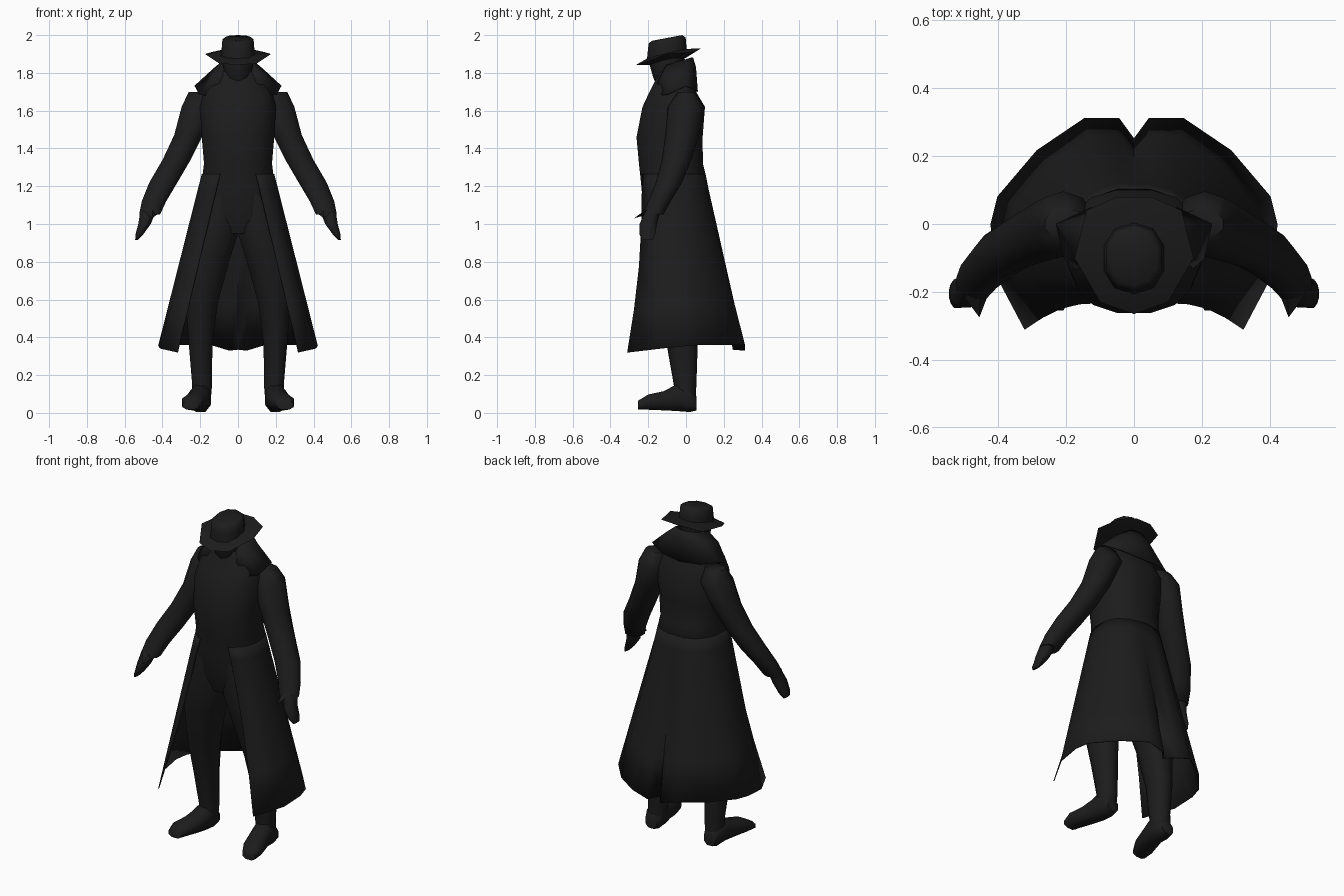
import bpy, math

cloth = bpy.data.materials.new("near_black_cloth")
cloth.diffuse_color = (0.0118, 0.0118, 0.0118, 1)


def finish(name, verts, faces, mirror=False, thick=0, angle=45):
    me = bpy.data.meshes.new(name)
    me.from_pydata(verts, [], faces)
    me.materials.append(cloth)
    ob = bpy.data.objects.new(name, me)
    bpy.context.collection.objects.link(ob)
    bpy.ops.object.select_all(action='DESELECT')
    ob.select_set(True)
    bpy.context.view_layer.objects.active = ob
    # consistent outward normals
    bpy.ops.object.mode_set(mode='EDIT')
    bpy.ops.mesh.select_all(action='SELECT')
    bpy.ops.mesh.normals_make_consistent(inside=False)
    bpy.ops.object.mode_set(mode='OBJECT')
    if thick:
        s = ob.modifiers.new("thickness", 'SOLIDIFY')
        s.thickness, s.offset = thick, 0
    if mirror:
        ob.modifiers.new("mirror", 'MIRROR').use_clip = False
    bpy.ops.object.shade_smooth_by_angle(angle=math.radians(angle))
    return ob


def point(x, y, rx, ry, a, power):
    """Point at angle a on a rounded outline."""
    u, v = (math.copysign(abs(f) ** power, f) for f in (math.cos(a), math.sin(a)))
    return x + rx * u, y + ry * v


def ring(x, y, z, rx, r2, n, axis='z', power=1.0):
    """Rounded cross-section lying flat (axis z) or upright (axis y)."""
    pts = []
    for i in range(n):
        a = 2 * math.pi * (i + 0.5) / n
        if axis == 'z':
            pts.append((*point(x, y, rx, r2, a, power), z))
        else:
            px, pz = point(x, z, rx, r2, a, power)
            pts.append((px, y, pz))
    return pts


def bridge(rows, closed=True):
    n = len(rows[0])
    faces = []
    for r in range(len(rows) - 1):
        for i in range(n if closed else n - 1):
            j = (i + 1) % n
            faces.append((r * n + i, r * n + j, (r + 1) * n + j, (r + 1) * n + i))
    return [p for row in rows for p in row], faces


def loft(name, sections, n=10, axis='z', power=1.0, mirror=False, angle=60):
    rows = [ring(*s, n, axis, power) for s in sections]
    verts, faces = bridge(rows)
    k = len(verts)
    faces += [tuple(range(n)), tuple(range(k - n, k))]
    return finish(name, verts, faces, mirror, angle=angle)


def whole(half):
    """Front-to-back half outline completed on the other side."""
    return half + [(-x, y, z) for x, y, z in reversed(half[:-1])]


# Torso with a small ridge at the waist: (x, y, z, half width, half depth)
loft("torso", [
    (0, -0.09, 0.95, 0.13, 0.10), (0, -0.09, 1.05, 0.20, 0.135),
    (0, -0.085, 1.20, 0.19, 0.154), (0, -0.07, 1.265, 0.19, 0.176),
    (0, -0.08, 1.32, 0.183, 0.172), (0, -0.087, 1.46, 0.195, 0.178),
    (0, -0.065, 1.62, 0.205, 0.168), (0, -0.07, 1.70, 0.185, 0.125),
    (0, -0.06, 1.78, 0.13, 0.095), (0, -0.06, 1.84, 0.07, 0.08)], n=16, power=0.85)

# Head below the hat
loft("head", [
    (0, -0.09, 1.72, 0.05, 0.06), (0, -0.10, 1.78, 0.07, 0.075),
    (0, -0.10, 1.85, 0.085, 0.095), (0, -0.10, 1.92, 0.08, 0.09)], n=10)

# Legs and pelvis halves
loft("leg", [
    (0.198, -0.005, 0.05, 0.055, 0.055), (0.19, -0.005, 0.15, 0.055, 0.06),
    (0.198, -0.02, 0.36, 0.065, 0.082), (0.192, -0.05, 0.58, 0.088, 0.105),
    (0.16, -0.085, 0.80, 0.118, 0.12), (0.12, -0.095, 0.94, 0.122, 0.125),
    (0.10, -0.092, 1.08, 0.115, 0.132), (0.09, -0.09, 1.18, 0.09, 0.13)],
    n=10, power=0.88, mirror=True)

# Shoes, turned slightly outwards
loft("shoe", [
    (0.198, 0.055, 0.05, 0.04, 0.04), (0.198, 0.02, 0.07, 0.056, 0.07),
    (0.20, -0.05, 0.08, 0.06, 0.075), (0.215, -0.12, 0.064, 0.063, 0.054),
    (0.238, -0.20, 0.057, 0.063, 0.043), (0.25, -0.255, 0.04, 0.045, 0.025)],
    n=8, axis='y', power=0.85, mirror=True)

# Sleeves, running into the shoulders
loft("sleeve", [
    (0.20, 0.0, 1.698, 0.065, 0.045), (0.208, 0.0, 1.62, 0.095, 0.096),
    (0.262, -0.02, 1.47, 0.08, 0.09), (0.325, -0.05, 1.34, 0.078, 0.078),
    (0.395, -0.09, 1.22, 0.078, 0.07), (0.445, -0.14, 1.12, 0.068, 0.06),
    (0.468, -0.175, 1.05, 0.058, 0.055)], n=10, mirror=True)

# Hands
loft("hand", [
    (0.475, -0.175, 1.07, 0.045, 0.042), (0.495, -0.20, 1.0, 0.036, 0.05),
    (0.522, -0.205, 0.945, 0.022, 0.045), (0.537, -0.205, 0.915, 0.008, 0.03)],
    n=8, mirror=True)

# Pointed cuff flap on each wrist
finish("cuff_point", [(0.415, -0.17, 1.06), (0.50, -0.215, 1.07), (0.455, -0.275, 1.03),
                      (0.45, -0.18, 1.10)],
       [(0, 2, 1), (0, 3, 2), (3, 1, 2), (0, 1, 3)], mirror=True)

# Coat skirt: hugs the waist, flares to the hem, open in front, pleat notch at the back
waist = []
for deg in (-64, -35, -8, 15, 35, 58, 80, 90):
    waist.append((*point(0, -0.073, 0.191, 0.174, math.radians(deg), 0.85), 1.265))
hem = [(0.32, -0.31, 0.32), (0.41, -0.14, 0.34), (0.42, 0.0, 0.355),
       (0.40, 0.08, 0.36), (0.285, 0.215, 0.36), (0.145, 0.31, 0.36), (0.045, 0.31, 0.33),
       (0, 0.25, 0.335)]
rows = []
for t in (0, 0.08, 0.28, 0.52, 0.76, 1):
    row = [tuple(a + (b - a) * t for a, b in zip(p, q)) for p, q in zip(waist, hem)]
    # front edge bows back towards the thigh
    x, y, z = row[0]
    row[0] = (x, y + 0.025 * math.sin(math.pi * t), z)
    rows.append(whole(row))
finish("coat_skirt", *bridge(rows, closed=False), thick=0.005, angle=65)

# Wide turned-down collar
neck = [(0.05, -0.15, 1.77), (0.075, -0.10, 1.845), (0.07, 0.0, 1.87),
        (0.045, 0.025, 1.88), (0, 0.035, 1.88)]
fold = [(0.10, -0.15, 1.745), (0.14, -0.11, 1.79), (0.13, 0.0, 1.82),
        (0.075, 0.038, 1.835), (0, 0.05, 1.83)]
edge = [(0.16, -0.14, 1.68), (0.205, -0.10, 1.685), (0.228, 0.0, 1.73),
        (0.13, 0.045, 1.71), (0, 0.06, 1.70)]
finish("collar", *bridge([whole(neck), whole(fold), whole(edge)], closed=False),
       thick=0.006, angle=60)

# Hat brim: tilted forwards, sides turned up
brim_half = [(0, -0.265, 1.842), (0.10, -0.23, 1.85), (0.175, -0.10, 1.90),
             (0.14, 0.04, 1.91), (0.05, 0.08, 1.93)]
brim = brim_half + [(-x, y, z) for x, y, z in reversed(brim_half[1:])]
inner = [(x * 0.5, -0.10 + (y + 0.10) * 0.55, 1.905 + 0.12 * (y + 0.10)) for x, y, z in brim]
under = [(x * 0.5, y, 1.86 + 0.2 * (y + 0.10)) for x, y, z in inner]
verts, faces = bridge([inner, brim, under])
faces += [tuple(range(9)), tuple(range(18, 27))]
finish("hat_brim", verts, faces, angle=50)

# Hat crown: sloping flat top
rows = []
for z, s, slope in ((1.88, 1.05, 0.12), (1.93, 1.0, 0.12), (1.972, 0.96, 0.16), (1.985, 0.78, 0.19)):
    rows.append([(x, y, z + slope * (y + 0.10))
                 for x, y, _ in ring(0, -0.10, z, 0.09 * s, 0.102 * s, 10, 'z', 0.9)])
verts, faces = bridge(rows)
faces += [tuple(range(10)), tuple(range(30, 40))]
finish("hat_crown", verts, faces, angle=60)
